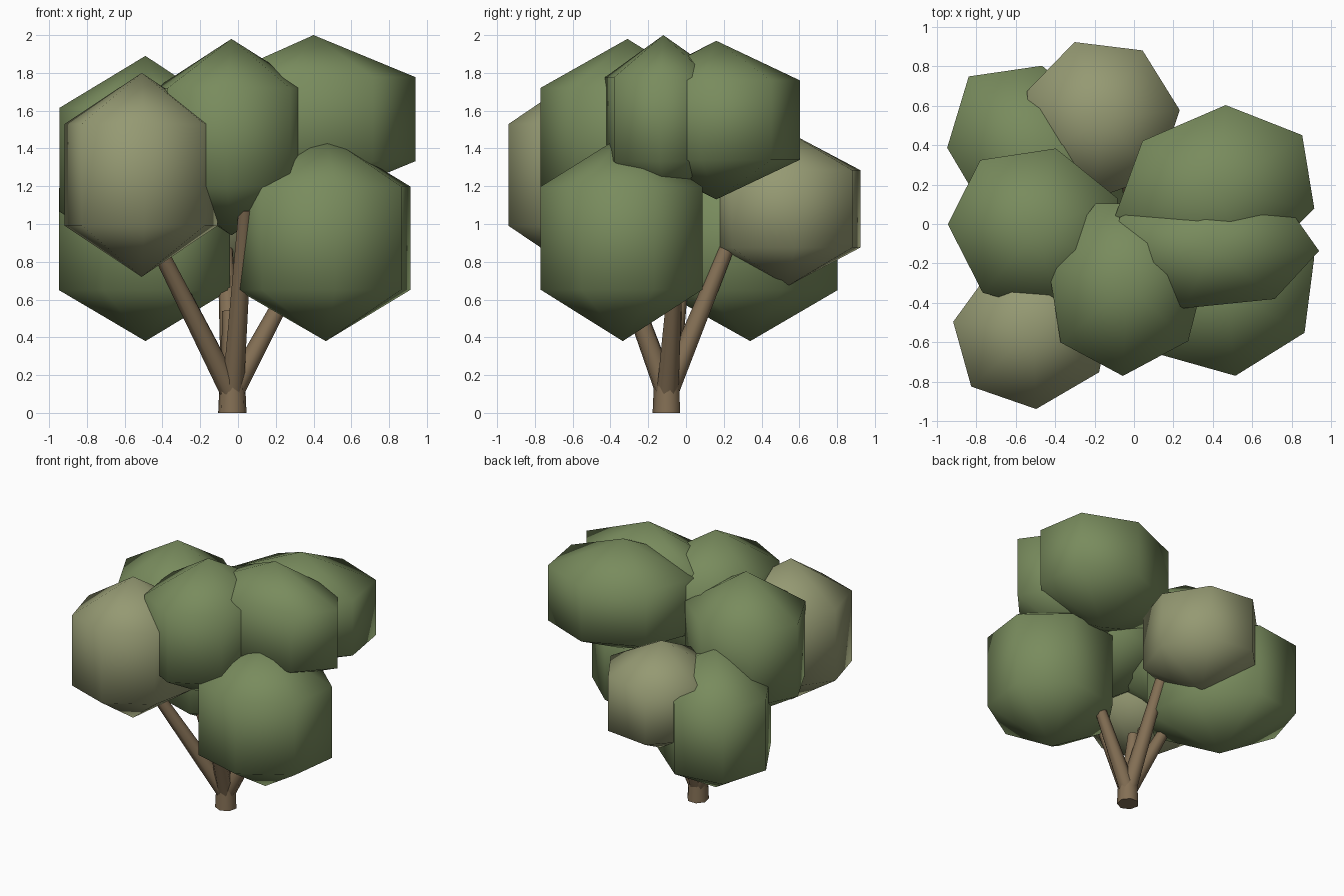
import bpy, bmesh, math
from mathutils import Vector, Matrix

if "Cube" in bpy.data.objects:
    bpy.data.objects.remove(bpy.data.objects["Cube"])


def material(name, rgb):
    m = bpy.data.materials.new(name)
    m.diffuse_color = (*rgb, 1)
    m.use_nodes = True
    m.node_tree.nodes["Principled BSDF"].inputs["Base Color"].default_value = m.diffuse_color
    return m


GREEN = material("leaf_green", (0.19, 0.26, 0.11))
OLIVE = material("leaf_olive", (0.30, 0.32, 0.17))
BARK = material("bark", (0.23, 0.16, 0.09))


def add_object(name, bm, mat):
    for f in bm.faces:
        f.smooth = True
    me = bpy.data.meshes.new(name)
    bm.to_mesh(me)
    bm.free()
    me.materials.append(mat)
    ob = bpy.data.objects.new(name, me)
    bpy.context.collection.objects.link(ob)
    return ob


def leaf_clump(name, centre, rx, ry, rz, start, skew, mat):
    """Seven-sided, three-ring sphere; rx, ry are the radii at its rings."""
    k = math.cos(math.radians(30))
    bm = bmesh.new()
    bmesh.ops.create_uvsphere(bm, u_segments=7, v_segments=3, radius=1)
    # turn so a corner lies at the start angle
    v = max(bm.verts, key=lambda p: p.co.xy.length)
    turn = math.radians(start) - math.atan2(v.co.y, v.co.x)
    shear = Matrix.Identity(4)
    shear[1][0] = skew
    mtx = (Matrix.Translation(centre) @ shear @ Matrix.Diagonal((rx / k, ry / k, rz, 1))
           @ Matrix.Rotation(turn, 4, 'Z'))
    bmesh.ops.transform(bm, matrix=mtx, verts=bm.verts)
    add_object(name, bm, mat)


def limb(name, a, b, r1, r2):
    a, b = Vector(a), Vector(b)
    bm = bmesh.new()
    bmesh.ops.create_cone(bm, cap_ends=True, segments=7, radius1=r1, radius2=r2,
                          depth=(b - a).length)
    rot = (b - a).to_track_quat('Z', 'Y').to_matrix().to_4x4()
    bmesh.ops.transform(bm, matrix=Matrix.Translation((a + b) / 2) @ rot, verts=bm.verts)
    for e in bm.edges:  # crisp end caps
        e.smooth = e.calc_face_angle(0) < math.radians(60)
    add_object(name, bm, BARK)


# Foliage: centre, radii, angle of first corner, skew
clumps = [
    ("left_clump", (-0.49, -0.03, 1.34), 0.455, 0.43, 0.55, 181, -0.08, GREEN),
    ("front_left_clump", (-0.51, -0.54, 1.26), 0.415, 0.40, 0.54, 169, 0.08, OLIVE),
    ("front_top_clump", (-0.035, -0.31, 1.46), 0.415, 0.46, 0.52, 267, 0.07, GREEN),
    ("front_low_clump", (0.465, -0.335, 0.925), 0.475, 0.44, 0.545, 276, 0.05, GREEN),
    ("right_top_clump", (0.40, -0.12, 1.555), 0.54, 0.32, 0.445, -3, 0, GREEN),
    ("back_right_clump", (0.42, 0.16, 1.55), 0.52, 0.44, 0.42, 85, 0.11, GREEN),
    ("back_clump", (-0.165, 0.535, 1.08), 0.40, 0.41, 0.41, 110, -0.02, OLIVE),
    ("back_left_clump", (-0.49, 0.34, 0.92), 0.465, 0.47, 0.54, 190, -0.28, GREEN),
]
for c in clumps:
    leaf_clump(*c)

# Trunk and branches
limb("trunk", (-0.03, -0.10, 0), (-0.03, -0.10, 0.15), 0.077, 0.07)
tips = [(-0.46, -0.42, 0.95), (-0.07, 0.24, 0.93), (0.28, -0.06, 0.68),
        (0.04, -0.46, 1.08), (-0.30, -0.03, 0.65), (-0.045, -0.06, 0.54)]
for i, tip in enumerate(tips):
    limb(f"branch_{i + 1}", (-0.03, -0.10, 0.10), tip, 0.06, 0.04)
